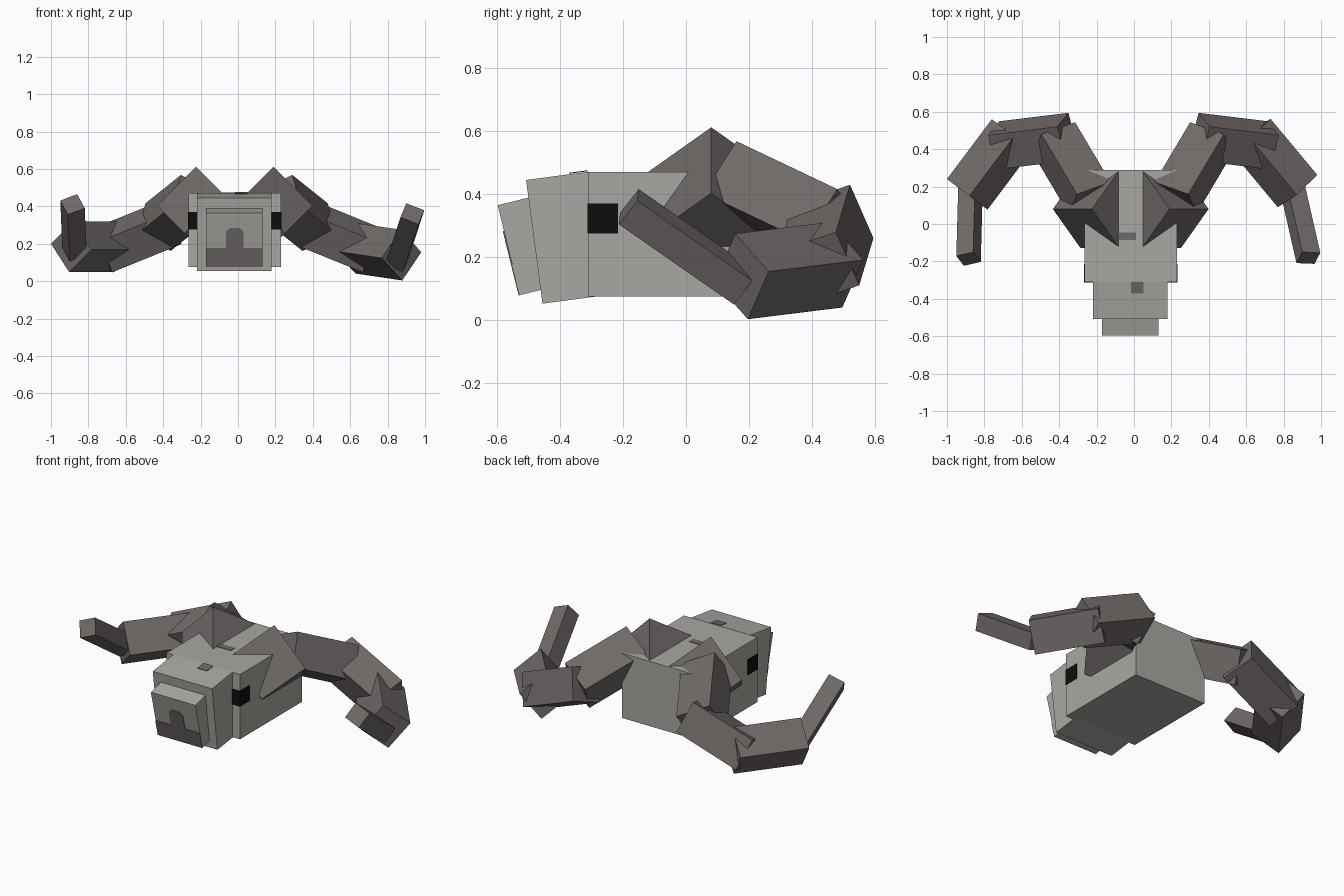
import bpy, bmesh
from mathutils import Vector as V

old = bpy.data.objects.get("Cube")
if old:
    bpy.data.objects.remove(old, do_unlink=True)


def material(name, r, g, b):
    m = bpy.data.materials.new(name)
    m.use_nodes = True
    m.diffuse_color = (r, g, b, 1)
    m.node_tree.nodes["Principled BSDF"].inputs["Base Color"].default_value = (r, g, b, 1)
    return m


FUR = material("pale grey fur", .39, .395, .36)
HORN = material("dark horn", .16, .14, .136)
BLACK = material("black eye", .004, .004, .004)
MID = -0.0175  # centre line of the head


def prism(name, outline, push, mat, mirror=False, shift=0):
    """Extrude an outline along a vector, optionally mirrored across the head."""
    bm = bmesh.new()
    base = bm.faces.new([bm.verts.new(p) for p in outline])
    ext = bmesh.ops.extrude_face_region(bm, geom=[base], use_keep_orig=True)
    for v in ext["geom"]:
        if isinstance(v, bmesh.types.BMVert):
            v.co += push
    if mirror:
        for v in bm.verts:
            v.co.x = 2 * MID - v.co.x + shift
    bmesh.ops.recalc_face_normals(bm, faces=bm.faces)
    me = bpy.data.meshes.new(name)
    bm.to_mesh(me)
    bm.free()
    me.materials.append(mat)
    ob = bpy.data.objects.new(name, me)
    bpy.context.collection.objects.link(ob)
    return ob


def box(name, corner, a, b, depth, mat, **kw):
    """Box from a corner, two edge vectors and a depth along their cross product."""
    c, a, b = V(corner), V(a), V(b)
    b = (b - b.project(a)).normalized() * b.length
    return prism(name, [c, c + a, c + a + b, c + b],
                 a.cross(b).normalized() * depth, mat, **kw)


def block(name, lo, hi, mat):
    d = V(hi) - V(lo)
    return box(name, lo, (d.x, 0, 0), (0, d.y, 0), d.z, mat)


# Head and stepped, tilted muzzle
block("skull", (-.265, -.31, .075), (.23, .29, .47), FUR)
box("face", (-.22, -.507, .445), (.40, 0, 0), (0, .052, -.392), .2, FUR)
box("muzzle", (-.17, -.597, .365), (.30, 0, 0), (0, .07, -.285), .12, FUR)

# Nose and mouth patch, a thin plate on the muzzle front
up = V((0, -.07, .285)).normalized()
out = V((0, -up.z, up.y))
profile = [(-.17, 0), (.13, 0), (.13, .10), (.03, .10), (.03, .19), (.01, .21),
           (-.045, .21), (-.065, .19), (-.065, .10), (-.17, .10)]
foot = V((0, -.527, .08))
prism("nose_patch", [foot + V((x, 0, 0)) + up * h for x, h in profile], out * .004, HORN)

# Small dark marks on the brow and the bridge
block("brow_mark", (-.085, -.085, .465), (.01, -.045, .473), HORN)
box("bridge_mark", (-.015, -.37, .465), (.065, 0, 0), (0, .06, .008), .003, HORN)

# Eyes wrap around the front corners of the skull
for side, x0, x1 in (("right", -.268, -.20), ("left", .165, .233)):
    block(side + "_eye", (x0, -.313, .275), (x1, -.215, .37), BLACK)

# Inner horn blocks, the same on both sides
s, h = .2086, .1475
inner = [
    ("horn_base", (-.225, .08, .612), (-s, 0, -s), (h, s, -h), .295, 0),
    ("horn_second", (-.305, .16, .568), (-.19, .32, -.152), (.18, .064, -.09), .20, .02),
    ("horn_third", (-.41, .52, .43), (-.37, -.045, -.15), (.057, .074, -.17), .20, .03),
]
for name, corner, a, b, depth, shift in inner:
    box("right_" + name, corner, a, b, depth, HORN)
    box("left_" + name, corner, a, b, depth, HORN, mirror=True, shift=shift)

# Outer horn blocks and tips, twisted differently on each side
box("right_horn_fourth", (-1, .24, .20), (.24, .32, 0), (.12, -.09, .12), .194, HORN)
box("left_horn_fourth", (.98, .262, .155), (-.25, .30, .037), (-.11, -.105, .12), -.194, HORN)
box("right_horn_tip", (-.86, -.15, .465), (.01, .365, -.25), (-.09, -.02, -.035), -.1, HORN)
box("left_horn_tip", (.90, -.15, .416), (-.083, .365, -.254), (.095, 0, -.04), .1, HORN)
